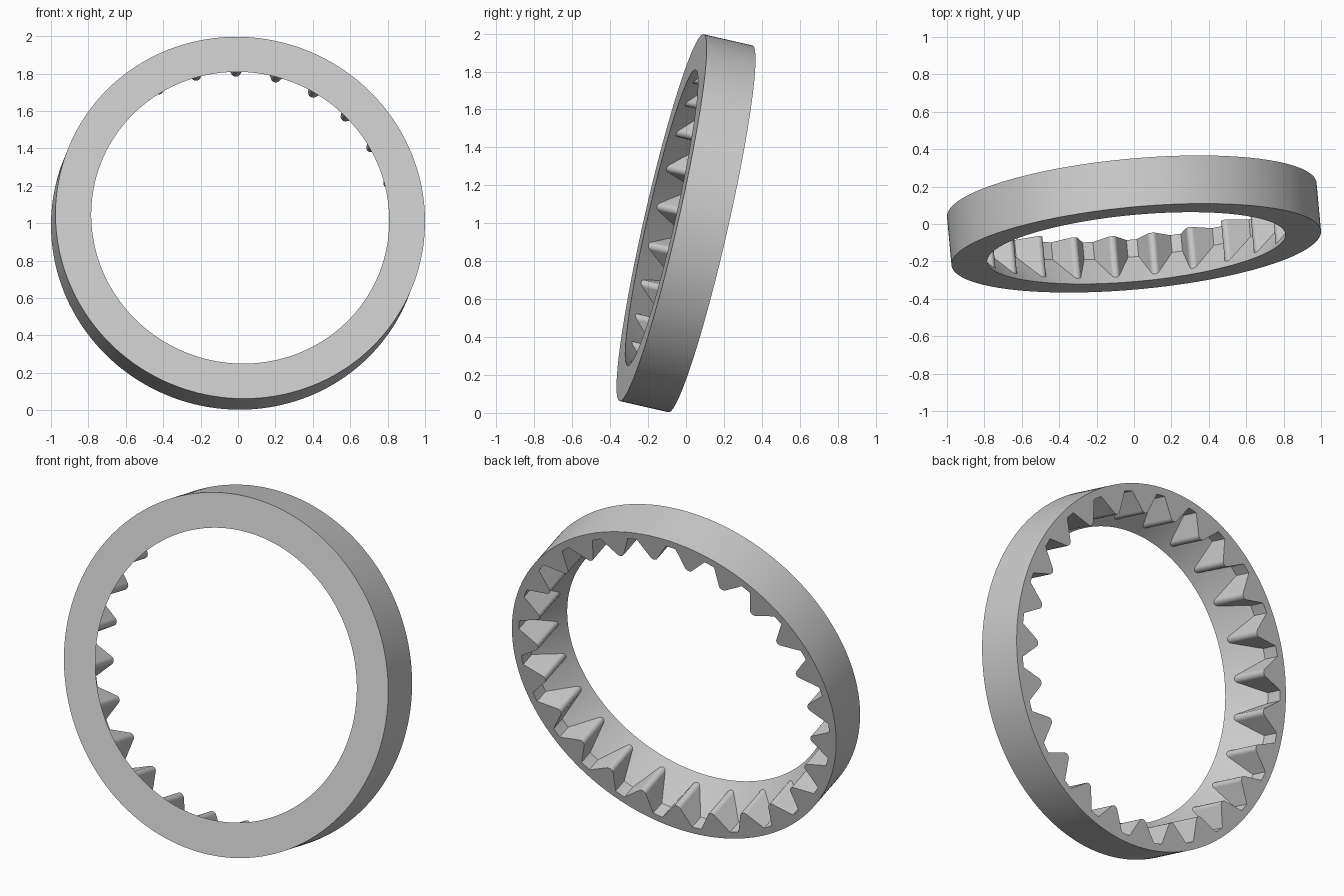
import bpy, bmesh
from math import pi, sin, cos, radians
from mathutils import Matrix, Vector

cube = bpy.data.objects.get("Cube")
if cube:
    bpy.data.objects.remove(cube)

OUTER, BORE, ROOT = 0.992, 0.80, 0.95
HALF = 0.1325          # half the ring depth
CONE = 0.17            # depth of the conical flare behind the front face
TEETH, SEGMENTS = 25, 200

grey = bpy.data.materials.new("plain grey")
grey.use_nodes = True
colour = (0.6, 0.6, 0.6, 1)
grey.diffuse_color = colour
grey.node_tree.nodes["Principled BSDF"].inputs["Base Color"].default_value = colour

# Tilted frame: local z is the ring axis, pointing out of the front face
back = Vector((-0.09, 0.97, -0.222)).normalized()
up = Vector((0, 0, 1))
up = (up - back * up.dot(back)).normalized()
side = up.cross(-back)
frame = Matrix.Translation((0, 0, 1)) @ Matrix((side, up, -back)).transposed().to_4x4()


def make_object(name, bm):
    bmesh.ops.recalc_face_normals(bm, faces=bm.faces)
    mesh = bpy.data.meshes.new(name)
    bm.to_mesh(mesh)
    bm.free()
    mesh.materials.append(grey)
    obj = bpy.data.objects.new(name, mesh)
    bpy.context.collection.objects.link(obj)
    obj.matrix_world = frame
    bpy.ops.object.select_all(action="DESELECT")
    obj.select_set(True)
    bpy.context.view_layer.objects.active = obj
    bpy.ops.object.shade_smooth_by_angle(angle=radians(28))
    return obj


# Ring body: closed radius/height profile revolved around the axis
profile = [(OUTER, HALF), (BORE, HALF), (ROOT, HALF - CONE), (ROOT, -HALF), (OUTER, -HALF)]
bm = bmesh.new()
loops = []
for i in range(SEGMENTS):
    a = 2 * pi * i / SEGMENTS
    loops.append([bm.verts.new((r * cos(a), r * sin(a), z)) for r, z in profile])
for i, loop in enumerate(loops):
    after = loops[(i + 1) % SEGMENTS]
    for j in range(len(profile)):
        k = (j + 1) % len(profile)
        bm.faces.new((loop[j], after[j], after[k], loop[k]))
make_object("ring_body", bm)

# Internal teeth: rounded wedges running from the back face into the cone
half_tooth = [(0.095, 0.952), (0.022, 0.847), (0.018, 0.841), (0.010, 0.836)]
section = half_tooth + [(0, 0.834)] + [(-x, y) for x, y in reversed(half_tooth)]
bm = bmesh.new()
for t in range(TEETH):
    turn = Matrix.Rotation(-2 * pi * t / TEETH - radians(1.2), 4, "Z")
    ends = [[bm.verts.new(turn @ Vector((x, y, z))) for x, y in section]
            for z in (-HALF, HALF - 0.02)]
    bm.faces.new(ends[0])
    bm.faces.new(reversed(ends[1]))
    for j in range(len(section)):
        k = (j + 1) % len(section)
        bm.faces.new((ends[0][j], ends[0][k], ends[1][k], ends[1][j]))
make_object("inner_teeth", bm)
